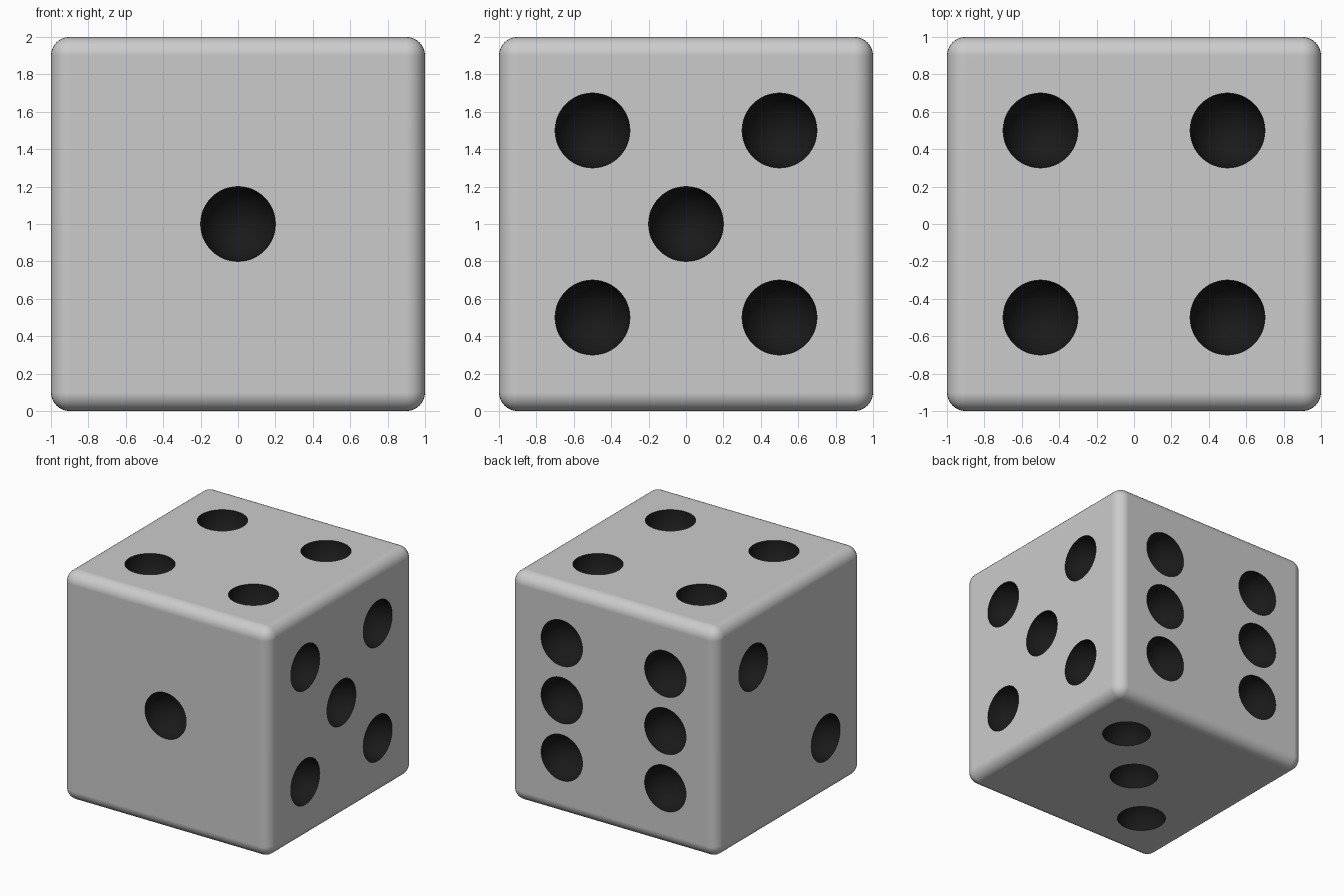
import bpy, bmesh
from math import radians, cos, pi
from mathutils import Matrix, Vector

if "Cube" in bpy.data.objects:
    bpy.data.objects.remove(bpy.data.objects["Cube"])

P = 0.5           # pip offset from face centre
PIP_R = 0.2
RINGS = 17        # odd, so no vertex ring lies exactly on a face


def material(name, rgb):
    m = bpy.data.materials.new(name)
    m.diffuse_color = (*rgb, 1)
    m.use_nodes = True
    m.node_tree.nodes["Principled BSDF"].inputs["Base Color"].default_value = m.diffuse_color
    return m


def make_object(name, bm, mats):
    me = bpy.data.meshes.new(name)
    bm.to_mesh(me)
    bm.free()
    for m in mats:
        me.materials.append(m)
    ob = bpy.data.objects.new(name, me)
    bpy.context.collection.objects.link(ob)
    return ob


mats = [material("body_grey", (0.8, 0.8, 0.8)), material("pip_black", (0.01, 0.01, 0.01))]

# rounded cube body
bm = bmesh.new()
bmesh.ops.create_cube(bm, size=2, matrix=Matrix.Translation((0, 0, 1)))
bmesh.ops.bevel(bm, geom=bm.edges[:], offset=0.1, segments=8, profile=0.5, affect='EDGES')
body = make_object("die_body", bm, mats)

# pip layouts: face normal, first axis, second axis, pip positions along those axes
X, Y, Z = Vector((1, 0, 0)), Vector((0, 1, 0)), Vector((0, 0, 1))
corners = [(a, b) for a in (-P, P) for b in (-P, P)]
faces = [
    (-Y, X, Z, [(0, 0)]),
    (-X, Y, Z, [(P, P), (-P, -P)]),
    (-Z, X, Y, [(P, P), (0, 0), (-P, -P)]),
    (Z, X, Y, corners),
    (X, Y, Z, corners + [(0, 0)]),
    (Y, X, Z, corners + [(-P, 0), (P, 0)]),
]

# round dimple cutters, poles along the face normals
bm = bmesh.new()
for n, u, v, pips in faces:
    turn = n.to_track_quat('Z', 'Y').to_matrix().to_4x4()
    for a, b in pips:
        bmesh.ops.create_uvsphere(
            bm, u_segments=48, v_segments=RINGS, radius=PIP_R / cos(pi / (2 * RINGS)),
            matrix=Matrix.Translation(Z + n + u * a + v * b) @ turn)
for f in bm.faces:
    f.material_index = 1
cutter = make_object("pip_cutter", bm, mats)
cutter.hide_render = True

# carve the pips
mod = body.modifiers.new("pips", 'BOOLEAN')
mod.operation = 'DIFFERENCE'
mod.solver = 'EXACT'
mod.object = cutter
bpy.context.view_layer.objects.active = body
body.select_set(True)
bpy.ops.object.modifier_apply(modifier=mod.name)
bpy.data.objects.remove(cutter)

# smooth rounded edges and dimples, crisp rims, flat sides
bpy.ops.object.shade_smooth_by_angle(angle=radians(30))
wn = body.modifiers.new("flat_sides", 'WEIGHTED_NORMAL')
wn.keep_sharp = True
